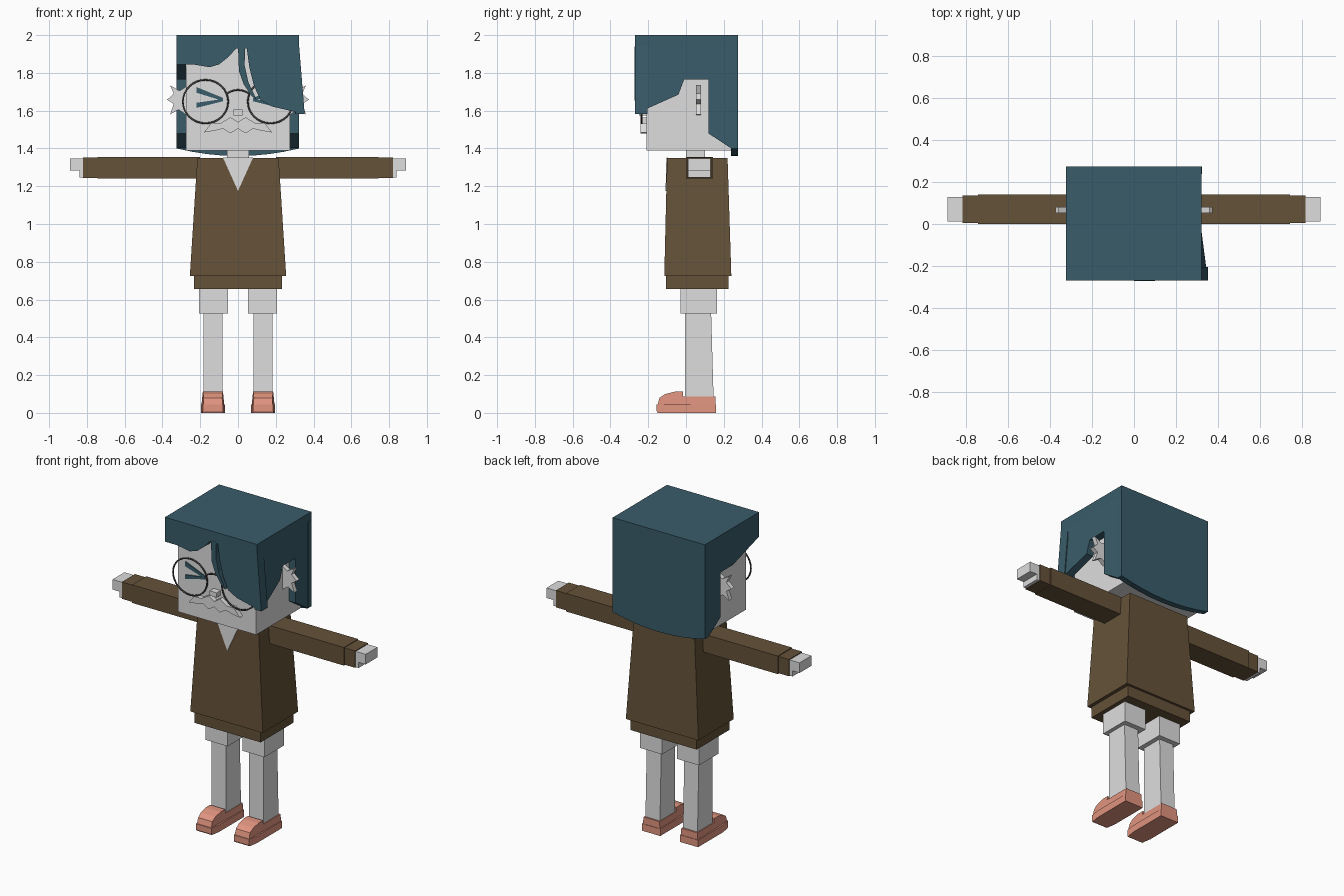
import bpy, bmesh, math
from mathutils import Vector

old = bpy.data.objects.get("Cube")
if old:
    bpy.data.objects.remove(old)


def material(name, rgb):
    m = bpy.data.materials.new(name)
    m.use_nodes = True
    lin = [((c / 255 + 0.055) / 1.055) ** 2.4 for c in rgb] + [1]
    m.diffuse_color = lin
    m.node_tree.nodes["Principled BSDF"].inputs["Base Color"].default_value = lin
    return m


SKIN = material("pale grey", (222, 222, 222))
HAIR = material("dark teal", (57, 92, 106))
CLOTH = material("brown", (101, 82, 57))
SHOE = material("coral", (226, 149, 128))
FRAME = material("dark grey", (75, 72, 70))


def finish(name, bm, mat):
    bmesh.ops.recalc_face_normals(bm, faces=bm.faces)
    mesh = bpy.data.meshes.new(name)
    bm.to_mesh(mesh)
    bm.free()
    mesh.materials.append(mat)
    ob = bpy.data.objects.new(name, mesh)
    bpy.context.collection.objects.link(ob)
    return ob


def prism(name, outline, axis, lo, hi, mat, adjust=None):
    """Extrude an outline along x (outline in y, z) or y (outline in x, z)."""
    place = (lambda p, d: (d, p[0], p[1])) if axis == "x" else (lambda p, d: (p[0], d, p[1]))
    bm = bmesh.new()
    rings = [[bm.verts.new(place(p, d)) for p in outline] for d in (lo, hi)]
    for ring in rings:
        bm.faces.new(ring)
    n = len(outline)
    for i in range(n):
        j = (i + 1) % n
        bm.faces.new((rings[0][i], rings[0][j], rings[1][j], rings[1][i]))
    if adjust:
        for v in bm.verts:
            adjust(v)
    return finish(name, bm, mat)


def box(name, x, y, z, mat, bottom_x=None, bottom_y=None):
    """Box from ranges, with optional different ranges at the bottom."""
    bx, by = bottom_x or x, bottom_y or y
    bm = bmesh.new()
    bmesh.ops.create_cube(bm, size=1)
    for v in bm.verts:
        i, j, k = (int(c > 0) for c in v.co)
        v.co = (x[i], y[j], z[1]) if k else (bx[i], by[j], z[0])
    return finish(name, bm, mat)


def tube(name, points, radius, mat, closed=False):
    curve = bpy.data.curves.new(name, "CURVE")
    curve.dimensions = "3D"
    curve.bevel_depth = radius
    curve.bevel_resolution = 1
    s = curve.splines.new("POLY")
    s.points.add(len(points) - 1)
    for p, co in zip(s.points, points):
        p.co = (*co, 1)
    s.use_cyclic_u = closed
    curve.materials.append(mat)
    ob = bpy.data.objects.new(name, curve)
    bpy.context.collection.objects.link(ob)


def flip(outline, s):
    return [(s * a, b) for a, b in outline]


def span(a, b, s):
    return tuple(sorted((s * a, s * b)))


# Head and neck
box("head", (-.275, .275), (-.21, .24), (1.39, 1.94), SKIN)
box("neck", (-.057, .057), (0, .1), (1.32, 1.4), SKIN)


# Hair: cap, swept fringe, side panels and back
def flare(v):
    if v.co.x > .27 and v.co.y < -.2 and v.co.z < 1.6:
        v.co.x += .03


box("hair_cap", (-.325, .323), (-.27, .275), (1.93, 2), HAIR)
prism("right_fringe", [(-.325, 1.94), (-.325, 1.845), (-.24, 1.845), (-.15, 1.83), (-.1, 1.845),
                       (-.05, 1.885), (0, 1.94)], "y", -.27, -.205, HAIR)
prism("fringe_lock", [(0, 1.94), (.005, 1.81), (.03, 1.74), (.07, 1.68), (.1, 1.655),
                      (.055, 1.75), (.035, 1.84), (.038, 1.94)], "y", -.272, -.215, HAIR)
prism("left_fringe", [(.045, 1.94), (.06, 1.83), (.085, 1.73), (.12, 1.655), (.18, 1.622),
                      (.323, 1.582), (.323, 1.94)], "y", -.27, -.205, HAIR, flare)
rear = [(-.01, 1.765), (.118, 1.765), (.118, 1.48), (.24, 1.4), (.275, 1.4), (.275, 1.95), (-.27, 1.95)]
prism("left_side_hair", [(-.27, 1.582), (-.04, 1.685)] + rear, "x", .274, .323, HAIR, flare)
prism("right_side_hair", [(-.27, 1.845), (-.04, 1.775)] + rear, "x", -.325, -.274, HAIR)
hem = [(.324 * t / 4, 1.36 + .04 * (t / 4) ** 2) for t in range(-4, 5)]
prism("back_hair", hem + [(.324, 1.95), (-.324, 1.95)], "y", .238, .275, HAIR)

# Face: nose and moustache
box("nose", (-.025, .025), (-.25, -.2), (1.575, 1.605), SKIN)
half = [(.04, 1.565), (.09, 1.535), (.14, 1.535), (.18, 1.485), (.12, 1.495),
        (.08, 1.505), (.04, 1.48)]
whiskers = [(0, 1.54)] + half + [(0, 1.505)] + flip(half[::-1], -1)
prism("moustache", whiskers, "y", -.24, -.209, SKIN)

# Torso, neckline and skirt
box("tunic", (-.215, .215), (-.1, .22), (.725, 1.35), CLOTH, (-.255, .255), (-.115, .24))
prism("neckline", [(-.08, 1.352), (0, 1.175), (.08, 1.352)], "y", -.104, -.097, SKIN,
      lambda v: setattr(v.co, "y", v.co.y - (1.35 - v.co.z) * .024))
box("tunic_hem", (-.233, .233), (-.105, .225), (.655, .73), CLOTH)

shoe_top = [(-.15, .045), (-.14, .08), (-.11, .1), (-.06, .112), (-.015, .112),
            (-.015, .088), (.157, .088), (.157, .045)]
shoe_sole = [(-.155, .01), (-.15, 0), (-.09, 0), (.16, 0), (.16, .045), (-.09, .045), (-.155, .045)]
spikes = [(.27, 1.73), (.31, 1.705), (.36, 1.735), (.34, 1.69), (.375, 1.658), (.34, 1.635),
          (.36, 1.58), (.315, 1.605), (.27, 1.575)]

for side, s in (("left", 1), ("right", -1)):
    # Spiky ear
    prism(side + "_ear", flip(spikes, s), "y", .052, .08, SKIN)
    # Squinting eye made of two thin plates
    for part, stroke in (("upper", [(.22, 1.725), (.08, 1.668), (.08, 1.652), (.22, 1.695)]),
                         ("lower", [(.22, 1.615), (.08, 1.65), (.08, 1.662), (.22, 1.642)])):
        prism(f"{side}_eye_{part}", flip(stroke, s), "y", -.216, -.209, HAIR)
    # Round spectacle frame
    ring = [(s * .172 + .12 * math.cos(a), -.235, 1.648 + .115 * math.sin(a))
            for a in (math.tau * i / 32 for i in range(32))]
    tube(side + "_lens_frame", ring, .005, FRAME, True)

    # Arm, cuff and hand
    box(side + "_sleeve", span(.2, .745, s), (0, .142), (1.24, 1.355), CLOTH)
    box(side + "_cuff", span(.74, .82, s), (.005, .136), (1.244, 1.351), CLOTH)
    mitt = [(.81, 1.346), (.89, 1.346), (.89, 1.282), (.84, 1.282), (.84, 1.246), (.81, 1.246)]
    prism(side + "_hand", flip(mitt, s), "y", .011, .13, SKIN)

    # Leg
    box(side + "_knee_cuff", span(.052, .207, s), (-.03, .165), (.525, .66), SKIN)
    box(side + "_leg", span(.081, .183, s), (-.005, .133), (.08, .53), SKIN, None, (-.005, .146))

    # Shoe narrowing towards the toe and the top
    def shape(v, mid=s * .133):
        k = 1 - max(0, -.09 - v.co.y) * 2.5 - max(0, v.co.z - .05) * 1.8
        v.co.x = mid + (v.co.x - mid) * k

    prism(side + "_shoe_upper", shoe_top, "x", *span(.073, .193, s), SHOE, shape)
    prism(side + "_shoe_sole", shoe_sole, "x", *span(.069, .197, s), SHOE, shape)

# Spectacle bridge
tube("bridge", [(.06 * t / 3, -.235, 1.71 - .02 * (t / 3) ** 2) for t in range(-3, 4)], .005, FRAME)
